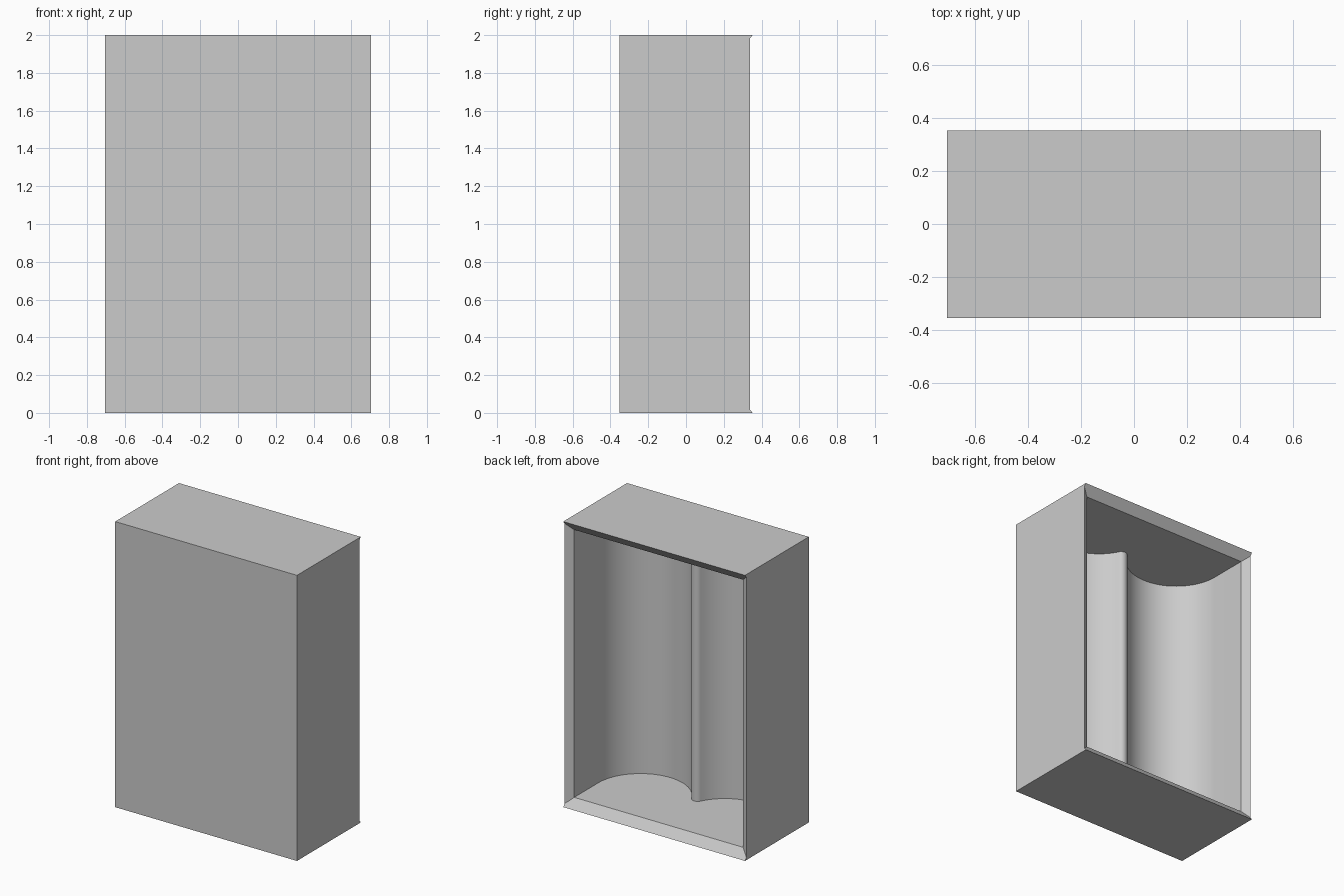
import bpy
import bmesh
from math import pi, atan2, cos, sin, sqrt

if "Cube" in bpy.data.objects:
    bpy.data.objects.remove(bpy.data.objects["Cube"], do_unlink=True)

WIDTH, DEPTH, HEIGHT = 1.408, 0.706, 2.0
WALL = 0.063                  # floor and ceiling thickness
SCOOP = 0.327                 # radius of each hollow
SCOOP_Y = 0.037               # centre of each hollow
RIDGE = 0.04                  # radius of the rounded middle ridge
RIM_Y = 0.303                 # where the sloped rim begins

grey = bpy.data.materials.new("plain grey")
grey.use_nodes = True
grey.diffuse_color = (0.6, 0.6, 0.6, 1)
grey.node_tree.nodes["Principled BSDF"].inputs["Base Color"].default_value = grey.diffuse_color


def arc(cx, cy, r, a0, a1, n):
    return [(cx + r * cos(a0 + (a1 - a0) * i / n),
             cy + r * sin(a0 + (a1 - a0) * i / n)) for i in range(n + 1)]


def make_object(name, bm):
    bmesh.ops.recalc_face_normals(bm, faces=bm.faces)
    mesh = bpy.data.meshes.new(name)
    bm.to_mesh(mesh)
    bm.free()
    mesh.materials.append(grey)
    obj = bpy.data.objects.new(name, mesh)
    bpy.context.collection.objects.link(obj)
    return obj


# Solid outer case
bm = bmesh.new()
bmesh.ops.create_cube(bm, size=1)
for v in bm.verts:
    v.co = (v.co.x * WIDTH, v.co.y * DEPTH, (v.co.z + 0.5) * HEIGHT)
case = make_object("case", bm)

# Half outline of the cavity: side wall, hollow, rounded ridge
ridge_y = SCOOP_Y - sqrt((SCOOP + RIDGE) ** 2 - SCOOP ** 2)
lean = atan2(SCOOP_Y - ridge_y, SCOOP)
half = [(2 * SCOOP, RIM_Y)]
half += arc(SCOOP, SCOOP_Y, SCOOP, 0, lean - pi, 40)
half += arc(0, ridge_y, RIDGE, lean, pi / 2, 8)[1:]
outline = half + [(-x, y) for x, y in reversed(half[:-1])]

# Cavity cutter, widening into the sloped rim at the open back
bm = bmesh.new()
floor = bm.faces.new([bm.verts.new((x, y, WALL)) for x, y in outline])
ext = bmesh.ops.extrude_face_region(bm, geom=[floor], use_keep_orig=True)
for v in ext["geom"]:
    if isinstance(v, bmesh.types.BMVert):
        v.co.z = HEIGHT - WALL
bmesh.ops.recalc_face_normals(bm, faces=bm.faces)
back = next(f for f in bm.faces if all(v.co.y > RIM_Y - 0.001 for v in f.verts))
mouth = bmesh.ops.extrude_discrete_faces(bm, faces=[back])["faces"][0]
for v in mouth.verts:
    v.co.x += 0.143 if v.co.x > 0 else -0.143
    v.co.y += 0.1
    v.co.z += 0.1265 if v.co.z > 1 else -0.1265
cutter = make_object("cavity_cutter", bm)
cutter.hide_render = True

# Carve the cavity and keep the result as plain mesh
cut = case.modifiers.new("cavity", "BOOLEAN")
cut.operation = "DIFFERENCE"
cut.solver = "EXACT"
cut.object = cutter
bpy.ops.object.select_all(action="DESELECT")
case.select_set(True)
bpy.context.view_layer.objects.active = case
bpy.ops.object.modifier_apply(modifier=cut.name)
bpy.data.objects.remove(cutter, do_unlink=True)
bpy.ops.object.shade_smooth_by_angle(angle=pi / 6)
